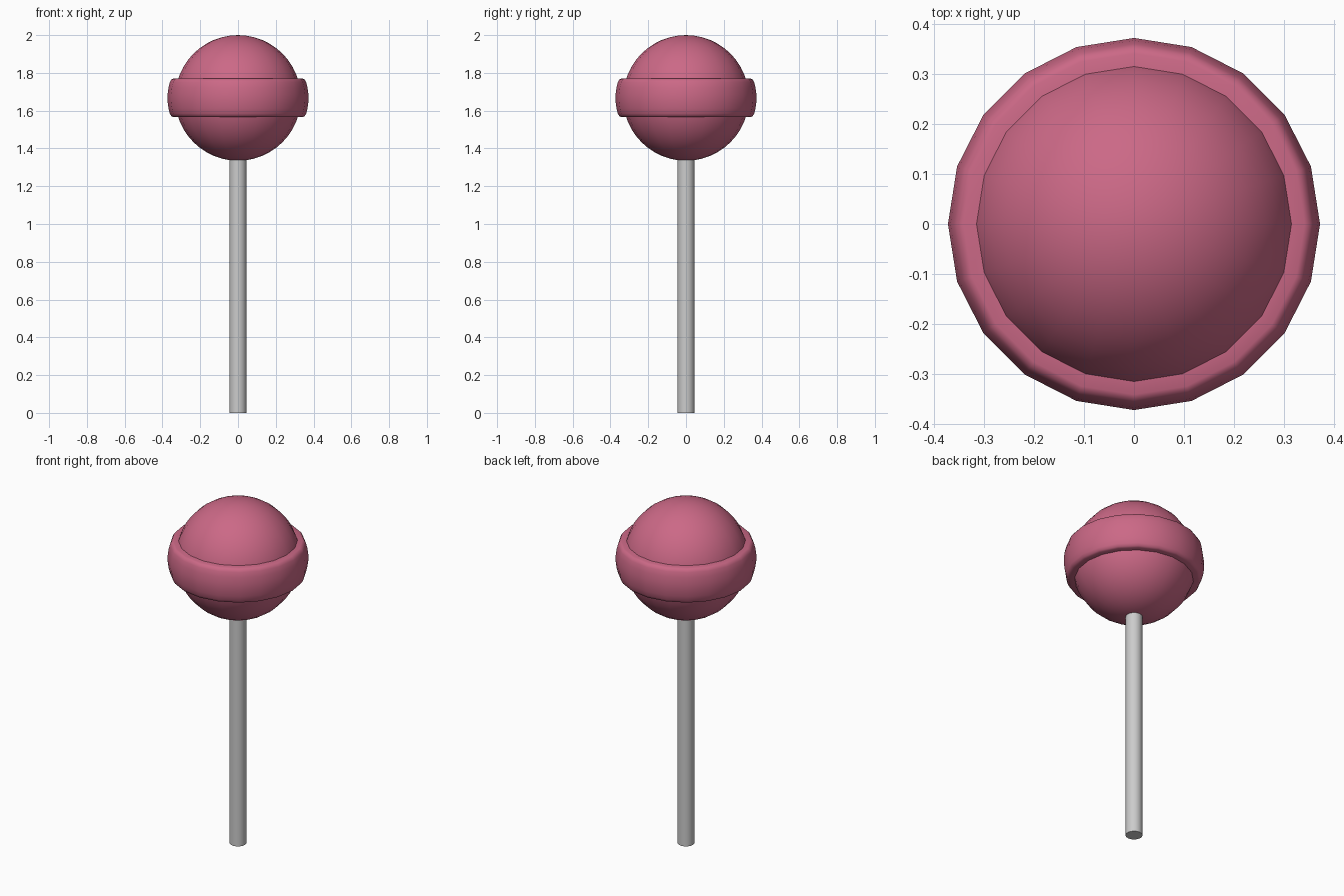
import bpy, bmesh, math

if "Cube" in bpy.data.objects:
    bpy.data.objects.remove(bpy.data.objects["Cube"])

CENTRE_Z, RADIUS = 1.6675, 0.3325

pink = bpy.data.materials.new("pink_candy")
pink.diffuse_color = (0.6, 0.14, 0.24, 1)
pink.use_nodes = True
pink.node_tree.nodes["Principled BSDF"].inputs["Base Color"].default_value = pink.diffuse_color


def lathe(name, profile, sides, closed=False, mat=None):
    """Revolve (radius, z) points about the z axis."""
    bm = bmesh.new()
    verts = [bm.verts.new((r, 0, z)) for r, z in profile]
    pairs = list(zip(verts, verts[1:]))
    if closed:
        pairs.append((verts[-1], verts[0]))
    edges = [bm.edges.new(p) for p in pairs]
    bmesh.ops.spin(bm, geom=verts + edges, cent=(0, 0, 0), axis=(0, 0, 1),
                   angle=math.tau, steps=sides, use_duplicate=False)
    bmesh.ops.remove_doubles(bm, verts=bm.verts, dist=1e-4)
    bmesh.ops.recalc_face_normals(bm, faces=bm.faces)
    mesh = bpy.data.meshes.new(name)
    bm.to_mesh(mesh)
    bm.free()
    obj = bpy.data.objects.new(name, mesh)
    bpy.context.collection.objects.link(obj)
    if mat:
        mesh.materials.append(mat)
    bpy.ops.object.select_all(action='DESELECT')
    obj.select_set(True)
    bpy.context.view_layer.objects.active = obj
    bpy.ops.object.shade_smooth_by_angle(angle=math.radians(40))
    return obj


# Candy ball
rings = 24
ball = [(RADIUS * math.sin(math.pi * i / rings),
         CENTRE_Z + RADIUS * math.cos(math.pi * i / rings)) for i in range(rings + 1)]
lathe("candy_ball", ball, 20, mat=pink)

# Raised band with rounded rim, mirrored about the ball's equator
half = [(0.30, 0.102), (0.342, 0.102), (0.353, 0.097), (0.361, 0.083),
        (0.368, 0.055), (0.373, 0.018)]
band = [(r, CENTRE_Z + h) for r, h in half]
band += [(r, CENTRE_Z - h) for r, h in reversed(half)]
lathe("candy_band", band, 20, closed=True, mat=pink)

# Stick, its top buried in the ball
lathe("stick", [(0, 0), (0.045, 0), (0.045, 1.38), (0, 1.38)], 16)
